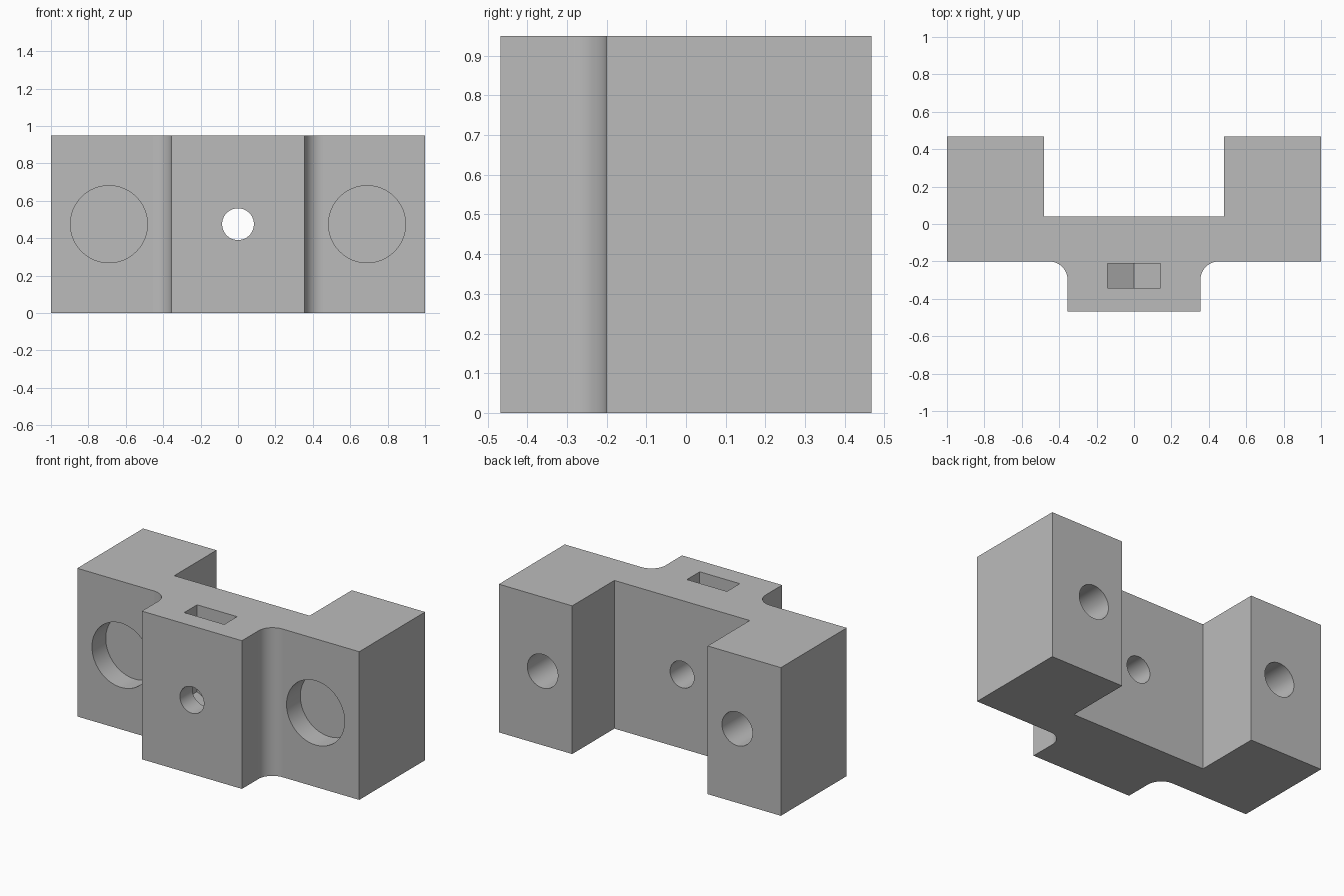
import bpy, bmesh, math
from mathutils import Matrix

if "Cube" in bpy.data.objects:
    bpy.data.objects.remove(bpy.data.objects["Cube"])

H = 0.95
MID = H / 2

grey = bpy.data.materials.new("plain grey")
grey.diffuse_color = (0.5, 0.5, 0.5, 1)
grey.use_nodes = True
grey.node_tree.nodes["Principled BSDF"].inputs["Base Color"].default_value = grey.diffuse_color


def make_object(name, bm):
    bmesh.ops.recalc_face_normals(bm, faces=bm.faces)
    mesh = bpy.data.meshes.new(name)
    bm.to_mesh(mesh)
    bm.free()
    mesh.materials.append(grey)
    ob = bpy.data.objects.new(name, mesh)
    bpy.context.collection.objects.link(ob)
    return ob


def extrude(name, outline, vec):
    """Solid prism from a planar outline."""
    bm = bmesh.new()
    face = bm.faces.new([bm.verts.new(p) for p in outline])
    ext = bmesh.ops.extrude_face_region(bm, geom=[face], use_keep_orig=True)
    moved = [g for g in ext["geom"] if isinstance(g, bmesh.types.BMVert)]
    bmesh.ops.translate(bm, verts=moved, vec=vec)
    return make_object(name, bm)


def bore(name, x, r, y0, y1):
    """Cylinder cutter running along y."""
    bm = bmesh.new()
    m = Matrix.Translation((x, (y0 + y1) / 2, MID)) @ Matrix.Rotation(math.pi / 2, 4, 'X')
    bmesh.ops.create_cone(bm, cap_ends=True, segments=64, radius1=r, radius2=r,
                          depth=y1 - y0, matrix=m)
    return make_object(name, bm)


# Body: half of the plan outline, mirrored, with a fillet beside the front boss
half = [(0.48, 0.04), (0.48, 0.467), (1, 0.467), (1, -0.2)]
for i in range(13):
    a = math.pi / 2 * (1 + i / 12)
    half.append((0.455 + 0.1 * math.cos(a), -0.3 + 0.1 * math.sin(a)))
half.append((0.355, -0.467))
plan = half + [(-x, y) for x, y in reversed(half)]
body = extrude("mounting_bracket", [(x, y, 0) for x, y in plan], (0, 0, H))

# Nut slot: hexagon pocket, point down, open to the top
ap = 0.142
R = ap / math.cos(math.pi / 6)
slot = [(-ap, MID - R / 2), (0, MID - R), (ap, MID - R / 2), (ap, 1.1), (-ap, 1.1)]
cutters = [extrude("nut_slot_cutter", [(x, -0.342, z) for x, z in slot], (0, 0.13, 0))]

# Screw hole, front counterbores and blind back holes
cutters.append(bore("screw_hole_cutter", 0, 0.085, -0.7, 0.3))
for s in (-1, 1):
    cutters.append(bore("counterbore_cutter", s * 0.69, 0.206, -0.4, -0.06))
    cutters.append(bore("back_hole_cutter", s * 0.69, 0.108, -0.045, 0.7))

bpy.context.view_layer.objects.active = body
for c in cutters:
    c.hide_render = True
    mod = body.modifiers.new("cut", 'BOOLEAN')
    mod.operation = 'DIFFERENCE'
    mod.solver = 'EXACT'
    mod.object = c
    bpy.ops.object.modifier_apply(modifier=mod.name)
    bpy.data.objects.remove(c)

# Smooth the curved walls, keep axis-aligned faces flat
bpy.ops.object.select_all(action='DESELECT')
body.select_set(True)
bpy.ops.object.shade_smooth_by_angle(angle=math.radians(25))
for p in body.data.polygons:
    if max(abs(v) for v in p.normal) > 0.9999:
        p.use_smooth = False
